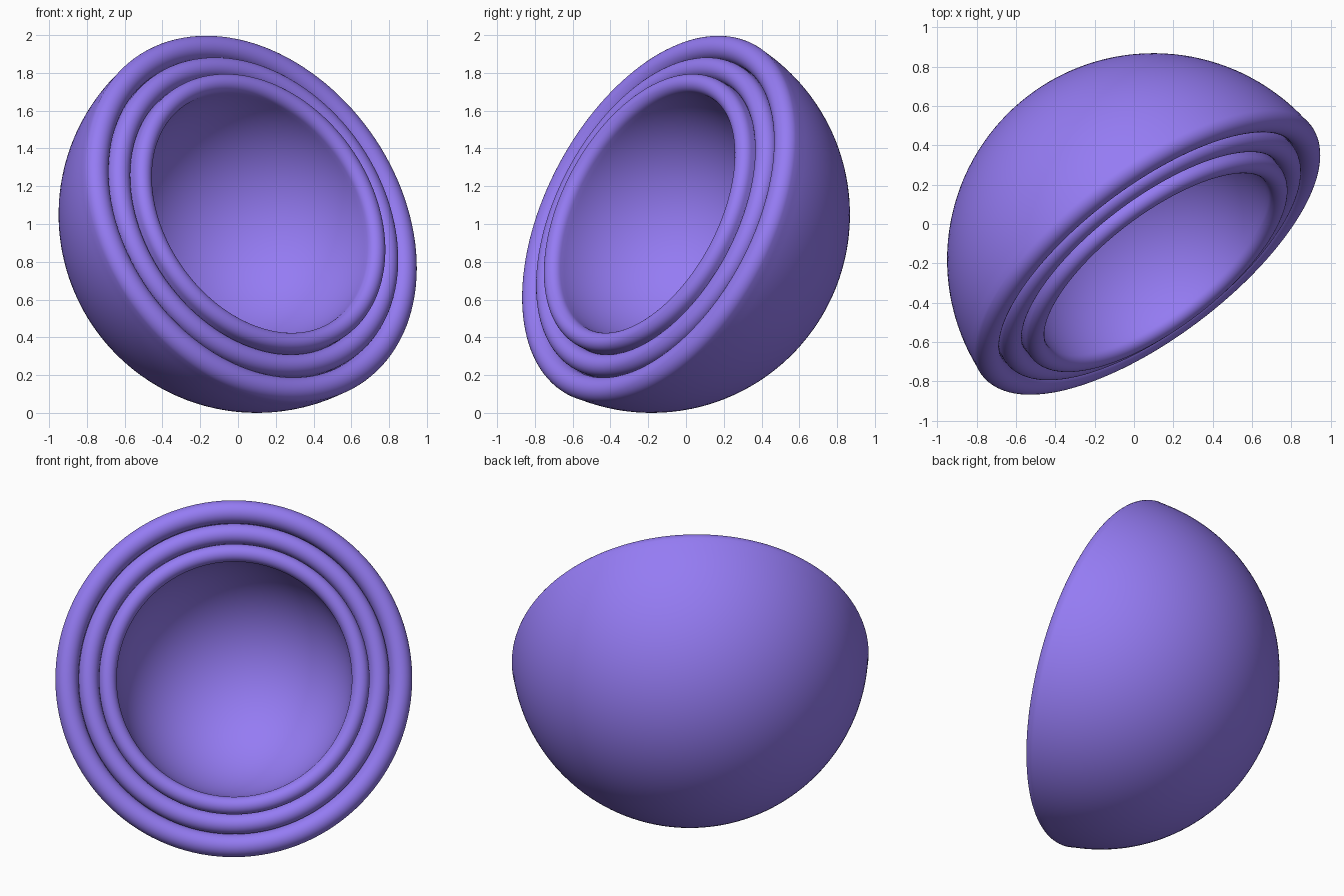
import bpy, bmesh
from math import sin, cos, pi, asin
from mathutils import Vector

if "Cube" in bpy.data.objects:
    bpy.data.objects.remove(bpy.data.objects["Cube"])

AXIS = Vector((0.555, -0.732, 0.388)).normalized()   # direction the bowls open towards
CENTRE = Vector((0.10, -0.182, 1.05))
SEGMENTS = 128

mat = bpy.data.materials.new("violet")
mat.diffuse_color = (0.30, 0.20, 0.90, 1.0)
mat.use_nodes = True
mat.node_tree.nodes["Principled BSDF"].inputs["Base Color"].default_value = mat.diffuse_color


def arc(radius, start, end, steps, cx=0.0, cz=0.0):
    """Points (radius from axis, height) along a circular arc."""
    return [(cx + radius * cos(start + (end - start) * i / steps),
             cz + radius * sin(start + (end - start) * i / steps))
            for i in range(steps + 1)]


def bowl(name, rim_radius, tube, rim_height):
    """Hemispherical shell with a fully rounded lip, spun about AXIS."""
    outer, inner = rim_radius + tube, rim_radius - tube
    profile = arc(outer, -pi / 2, asin(rim_height / outer), 40)[:-1]
    profile += arc(tube, 0, pi, 16, rim_radius, rim_height)
    profile += arc(inner, asin(rim_height / inner), -pi / 2, 40)[1:]

    bm = bmesh.new()
    verts = [bm.verts.new((max(x, 0.0), 0, z)) for x, z in profile]
    edges = [bm.edges.new(pair) for pair in zip(verts, verts[1:])]
    bmesh.ops.spin(bm, geom=verts + edges, cent=(0, 0, 0), axis=(0, 0, 1),
                   angle=2 * pi, steps=SEGMENTS, use_duplicate=False)
    bmesh.ops.remove_doubles(bm, verts=bm.verts, dist=1e-4)
    bmesh.ops.recalc_face_normals(bm, faces=bm.faces)
    for f in bm.faces:
        f.smooth = True
    mesh = bpy.data.meshes.new(name)
    bm.to_mesh(mesh)
    bm.free()
    mesh.materials.append(mat)
    obj = bpy.data.objects.new(name, mesh)
    obj.location = CENTRE
    obj.rotation_euler = AXIS.to_track_quat('Z', 'Y').to_euler()
    bpy.context.collection.objects.link(obj)
    return obj


# three nested bowls, each lip standing slightly prouder than the one around it
bowl("outer_bowl", 0.982, 0.068, -0.067)
bowl("middle_bowl", 0.854, 0.060, -0.038)
bowl("inner_bowl", 0.744, 0.052, 0.018)
